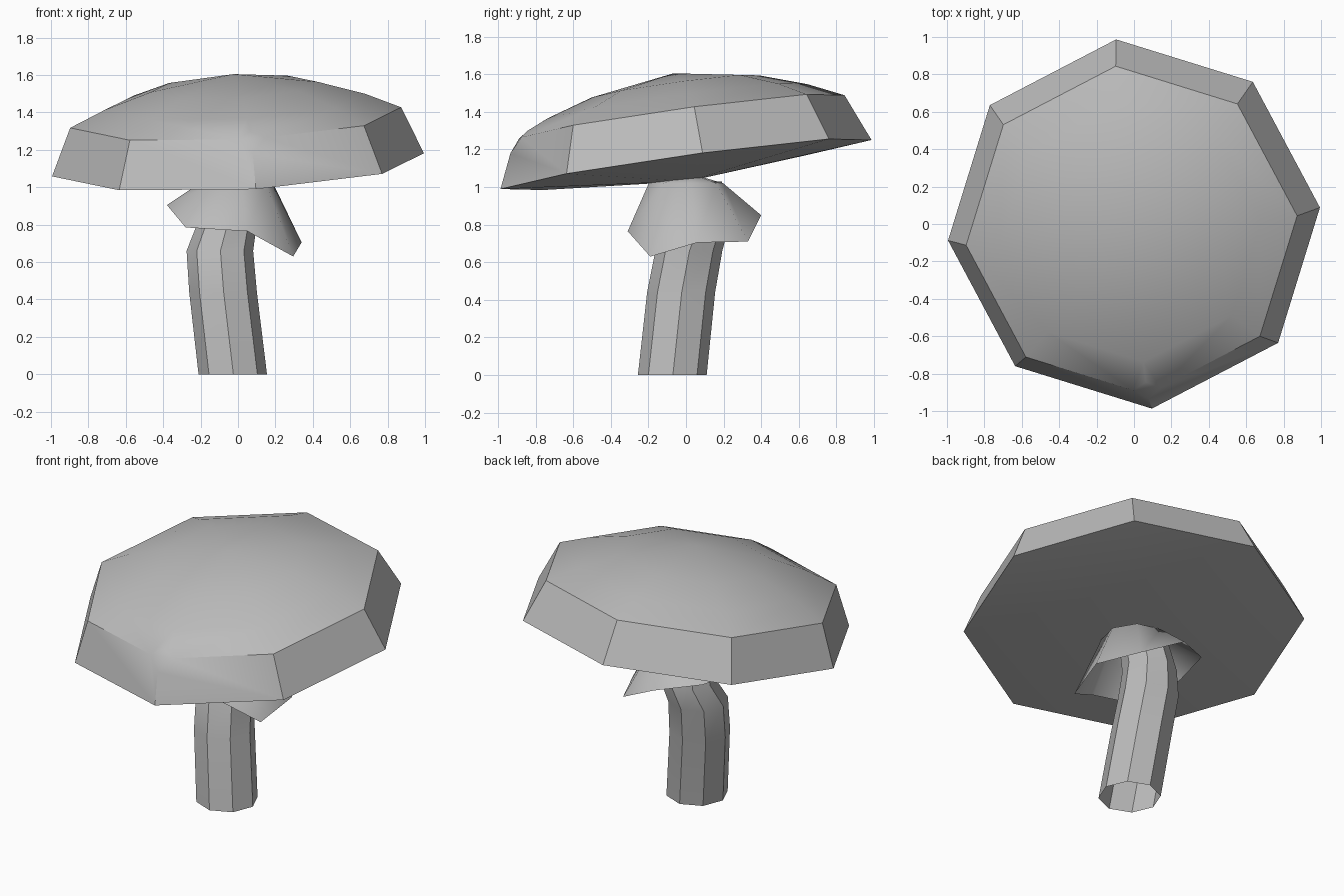
import bpy, bmesh, math
from mathutils import Vector, Matrix

SIDES = 8
if "Cube" in bpy.data.objects:
    bpy.data.objects.remove(bpy.data.objects["Cube"])

grey = bpy.data.materials.new("plain_grey")
grey.use_nodes = True
grey.diffuse_color = (0.5, 0.5, 0.5, 1)
grey.node_tree.nodes["Principled BSDF"].inputs["Base Color"].default_value = (0.5, 0.5, 0.5, 1)


def ring(radius, centre, turn=0.0):
    """Points of one eight-sided cross-section."""
    out = []
    for k in range(SIDES):
        a = math.radians(turn) + math.tau * k / SIDES
        out.append(Vector(centre) + radius * Vector((math.cos(a), math.sin(a), 0)))
    return out


def loft(bm, rings, bottom=None, top=None):
    """Skin the rings with quads, with optional end points."""
    rows = [[bm.verts.new(p) for p in r] for r in rings]
    for lo, hi in zip(rows, rows[1:]):
        for k in range(SIDES):
            n = (k + 1) % SIDES
            bm.faces.new((lo[k], lo[n], hi[n], hi[k]))
    for row, tip, flip in ((rows[0], bottom, True), (rows[-1], top, False)):
        if tip is not None:
            v = bm.verts.new(tip)
            for k in range(SIDES):
                a, b = row[k], row[(k + 1) % SIDES]
                bm.faces.new((b, a, v) if flip else (a, b, v))
    return rows


def finish(bm, name, angle):
    mesh = bpy.data.meshes.new(name)
    bm.to_mesh(mesh)
    bm.free()
    mesh.materials.append(grey)
    obj = bpy.data.objects.new(name, mesh)
    bpy.context.collection.objects.link(obj)
    bpy.ops.object.select_all(action="DESELECT")
    obj.select_set(True)
    bpy.context.view_layer.objects.active = obj
    bpy.ops.object.shade_smooth_by_angle(angle=math.radians(angle))
    return obj


# Cap: bevelled rim, shallow dome, slightly sagging underside, all tilted
bm = bmesh.new()
profile = [(1.0, 0.0), (0.89, 0.255), (0.7, 0.34), (0.45, 0.42)]
rows = loft(bm, [ring(r, (0, 0, z), 5.3) for r, z in profile],
            bottom=(0, 0, -0.09), top=(0, 0, 0.49))
# Small dent softening the front corner of the rim
bmesh.ops.bevel(bm, geom=[rows[1][6]], offset=0.08, affect="VERTICES",
                segments=1, profile=0.5)
normal = Vector((-0.05, -0.137, 1)).normalized()
tilt = Vector((0, 0, 1)).rotation_difference(normal).to_matrix().to_4x4()
bm.transform(Matrix.Translation((0, 0, 1.12)) @ tilt)
finish(bm, "cap", 30)

# Skirt: open ragged collar hanging under the cap
hem = [(0.34, 0.06, 0.705), (0.22, 0.33, 0.71), (-0.05, 0.40, 0.85), (-0.3, 0.26, 0.9),
       (-0.38, -0.03, 0.905), (-0.28, -0.24, 0.785), (0.05, -0.31, 0.765), (0.295, -0.19, 0.63)]
bm = bmesh.new()
loft(bm, [[Vector(p) for p in hem], ring(0.2, (-0.01, 0, 1.02), 8)], top=(0, 0.03, 1.07))
finish(bm, "skirt", 80)

# Stem: open eight-sided tube that leans and bends back
spine = [(0.183, -0.028, -0.073, 0), (0.181, -0.08, -0.026, 0.44),
         (0.178, -0.097, 0.015, 0.66), (0.16, -0.06, 0.07, 0.8), (0.14, -0.02, 0.05, 1.03)]
bm = bmesh.new()
loft(bm, [ring(r, (x, y, z), 1) for r, x, y, z in spine])
finish(bm, "stem", 30)
